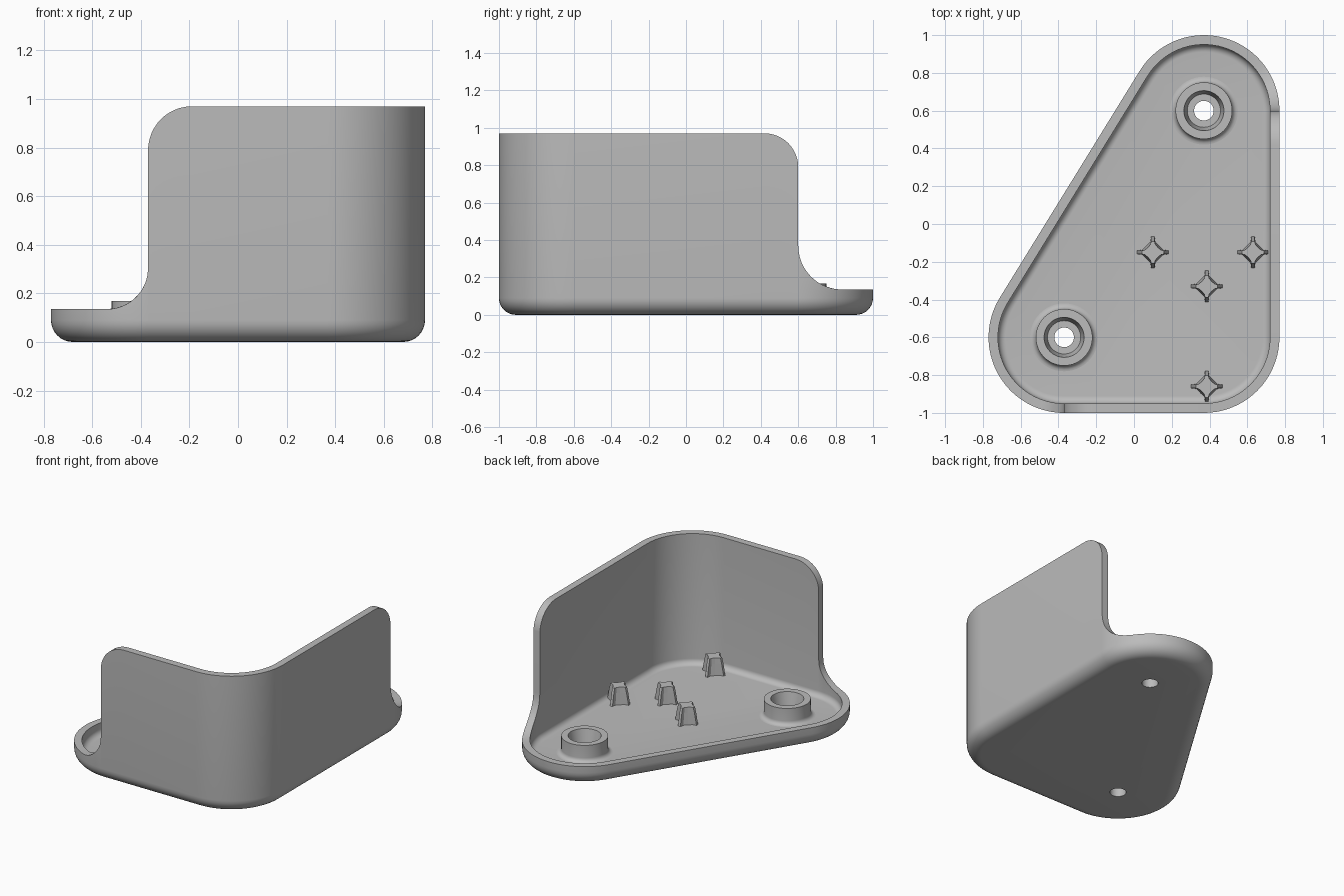
import bpy, bmesh, math
from mathutils import Vector

if "Cube" in bpy.data.objects:
    bpy.data.objects.remove(bpy.data.objects["Cube"], do_unlink=True)

CX, CY, R = 0.37, 0.6, 0.4          # corner circle centres and radius
THICK, FILLET = 0.05, 0.09          # shell thickness, outer bottom rounding
LIP, TOP, ROUND = 0.135, 0.97, 0.18  # rim height, wall height, wall corner

grey = bpy.data.materials.new("plain_grey")
grey.use_nodes = True
grey.diffuse_color = (0.5, 0.5, 0.5, 1)
grey.node_tree.nodes["Principled BSDF"].inputs["Base Color"].default_value = (0.5, 0.5, 0.5, 1)


def make_object(name, bm, material=grey):
    bmesh.ops.recalc_face_normals(bm, faces=bm.faces)
    mesh = bpy.data.meshes.new(name)
    bm.to_mesh(mesh)
    bm.free()
    mesh.materials.append(material)
    obj = bpy.data.objects.new(name, mesh)
    bpy.context.collection.objects.link(obj)
    return obj


def activate(obj):
    bpy.ops.object.select_all(action="DESELECT")
    obj.select_set(True)
    bpy.context.view_layer.objects.active = obj


def smooth(obj):
    activate(obj)
    bpy.ops.object.shade_smooth_by_angle(angle=math.radians(32))


def loft(bm, rings, closed=False):
    """Skin a list of closed rings of points, return the vertex rings."""
    rows = [[bm.verts.new(p) for p in ring] for ring in rings]
    pairs = list(zip(rows, rows[1:])) + ([(rows[-1], rows[0])] if closed else [])
    for a, b in pairs:
        for i in range(len(a)):
            j = (i + 1) % len(a)
            bm.faces.new((a[i], a[j], b[j], b[i]))
    return rows


# Outline samples: a base point plus an outward direction
back, front_right, front_left = Vector((CX, CY)), Vector((CX, -CY)), Vector((-CX, -CY))
slope = math.atan2(CX, -CY)          # outward angle of the slanted side
samples = []


def add(centre, angle):
    samples.append((centre, Vector((math.cos(angle), math.sin(angle)))))


N = 48
sweep_left = 1.5 * math.pi - slope
steps = [0.0005] + [ROUND * (1 - math.cos(k * math.pi / 24)) for k in range(1, 13)]
for i in range(N, -1, -1):           # front left corner, dense near the wall
    add(front_left, 1.5 * math.pi - sweep_left * (i / N) ** 1.5)
for s in steps:                      # front wall
    add(front_left + Vector((s, 0)), 1.5 * math.pi)
for i in range(21):                  # front right corner
    add(front_right, -math.pi / 2 + math.pi / 2 * i / 20)
for s in reversed(steps):            # right wall
    add(back - Vector((0, s)), 0)
for i in range(N + 1):               # back corner
    add(back, slope * (i / N) ** 1.5)


def wall_height(p, n):
    """Rim height: tall wall on two sides, rounded down to the low lip."""
    if n.x < 1e-6 and n.y > -1e-6:
        return LIP
    e, r = min((p.x + CX, 0.17), (CY - p.y, 0.235))
    if e > 1e-5:
        e = min(e, ROUND)
        return TOP - ROUND + math.sqrt(ROUND ** 2 - (ROUND - e) ** 2)
    d = min(-e, r) if e < 0 else 0
    return LIP + r - math.sqrt(max(0, r * r - (r - d) ** 2))


def ring(inset, z=None):
    points = []
    for c, n in samples:
        p = c + n * (R - inset)
        points.append((p.x, p.y, wall_height(p, n) if z is None else z))
    return points


def fillet_rings(radius):
    angles = [k * math.pi / 16 for k in range(9)]
    return [ring(FILLET - radius * math.sin(a), FILLET - radius * math.cos(a)) for a in angles]


# Tray shell with floor, lip and wall
bm = bmesh.new()
rows = loft(bm, fillet_rings(FILLET) + [ring(0), ring(THICK)]
            + fillet_rings(FILLET - THICK)[::-1])
bm.faces.new(rows[0])
bm.faces.new(rows[-1])
tray = make_object("tray_shell", bm)

# Screw holes through the floor
for centre in (back, front_left):
    bpy.ops.mesh.primitive_cylinder_add(vertices=40, radius=0.052, depth=0.3,
                                        location=(centre.x, centre.y, 0))
    cutter = bpy.context.object
    cutter.name = "hole_cutter"
    cutter.hide_render = True
    cut = tray.modifiers.new("screw_hole", "BOOLEAN")
    cut.operation, cut.solver, cut.object = "DIFFERENCE", "EXACT", cutter
    activate(tray)
    bpy.ops.object.modifier_apply(modifier=cut.name)
    bpy.data.objects.remove(cutter, do_unlink=True)
smooth(tray)


# Screw bosses, lathed with a flared foot and a tapered recess
def screw_boss(name, centre):
    foot = [(0.18 - 0.03 * math.sin(a), 0.08 - 0.03 * math.cos(a))
            for a in (k * math.pi / 12 for k in range(7))]
    profile = foot + [(0.15, 0.168), (0.106, 0.168), (0.088, 0.075),
                      (0.052, 0.075), (0.052, 0.049)]
    turn = [k * math.tau / 48 for k in range(48)]
    bm = bmesh.new()
    loft(bm, [[(centre.x + r * math.cos(t), centre.y + r * math.sin(t), z) for t in turn]
              for r, z in profile], closed=True)
    smooth(make_object(name, bm))


screw_boss("back_screw_boss", back)
screw_boss("front_screw_boss", front_left)


# Cross-shaped support pegs with splayed ribs
def cross_ring(x, y, z, reach, core):
    w = 0.009
    quarter = [(reach, -w), (reach, w), (core, w + 0.004), (core * 0.62, core * 0.62),
               (w + 0.004, core)]
    points = []
    for cos, sin in ((1, 0), (0, 1), (-1, 0), (0, -1)):
        points += [(x + a * cos - b * sin, y + a * sin + b * cos, z) for a, b in quarter]
    return points


def support_peg(name, x, y):
    bm = bmesh.new()
    rows = loft(bm, [cross_ring(x, y, 0.045, 0.084, 0.055),
                     cross_ring(x, y, 0.13, 0.068, 0.046),
                     cross_ring(x, y, 0.17, 0.058, 0.042)])
    bm.faces.new(rows[0])
    bm.faces.new(rows[-1])
    make_object(name, bm)


for name, x, y in (("left_peg", 0.63, -0.15), ("right_peg", 0.1, -0.15),
                   ("middle_peg", 0.385, -0.33), ("front_peg", 0.385, -0.86)):
    support_peg(name, x, y)
